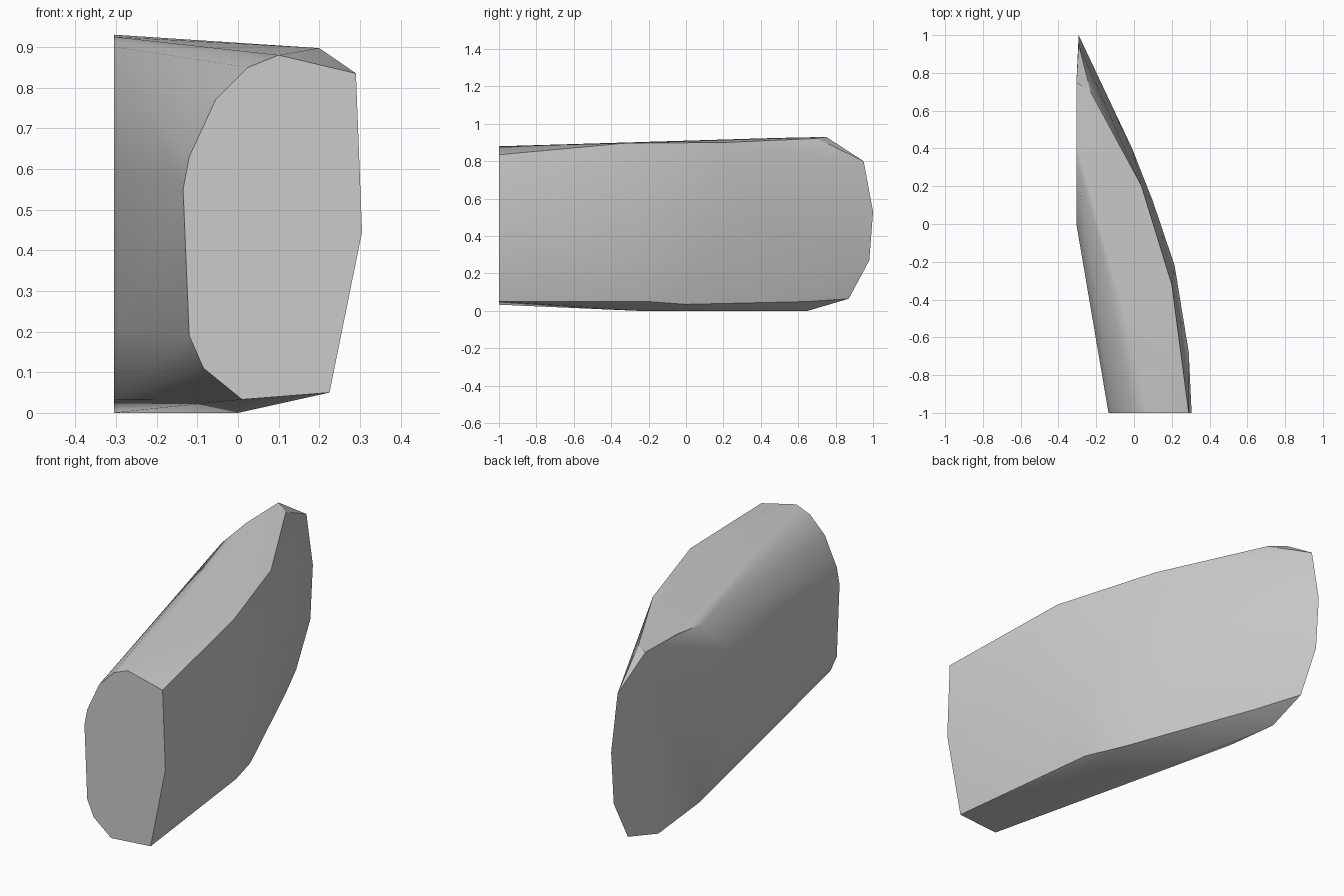
import bpy
import bmesh
from math import radians

default_cube = bpy.data.objects.get("Cube")
if default_cube:
    bpy.data.objects.remove(default_cube, do_unlink=True)


def make_material(name, colour):
    material = bpy.data.materials.new(name)
    material.use_nodes = True
    material.diffuse_color = colour
    material.node_tree.nodes["Principled BSDF"].inputs["Base Color"].default_value = colour
    return material


def convex_solid(name, points, material):
    """Wrap the outline points in a closed convex skin."""
    mesh = bpy.data.meshes.new(name)
    bm = bmesh.new()
    for point in points:
        bm.verts.new(point)
    bmesh.ops.convex_hull(bm, input=bm.verts[:])
    loose = [v for v in bm.verts if not v.link_faces]
    bmesh.ops.delete(bm, geom=loose, context="VERTS")
    # Join the flat end into a single face
    bmesh.ops.dissolve_limit(bm, angle_limit=radians(0.5),
                             verts=bm.verts[:], edges=bm.edges[:])
    bmesh.ops.recalc_face_normals(bm, faces=bm.faces[:])
    bm.to_mesh(mesh)
    bm.free()
    mesh.materials.append(material)
    obj = bpy.data.objects.new(name, mesh)
    bpy.context.collection.objects.link(obj)
    return obj


# Flat front end, as an (x, z) outline
front_end = [(0.1, 0.88), (0.29, 0.835), (0.305, 0.445), (0.225, 0.05),
             (0.01, 0.033), (-0.085, 0.11), (-0.12, 0.19), (-0.135, 0.55),
             (-0.12, 0.63), (-0.055, 0.77), (0.025, 0.85)]

# Flat inner side, as a (y, z) outline
inner_side = [(0.0, 0.6), (0.03, 0.2), (0.33, 0.032), (0.65, 0), (0.75, 0.93),
              (0.5, 0.925), (0.31, 0.9)]

# Rounded rear rim, as a (y, z) outline
rear_rim = [(0.87, 0.065), (0.98, 0.27), (1, 0.53), (0.95, 0.8)]

# Curved outer side: upper crease, belly and lower crease
upper_crease = [(-0.23, 0.7, 0.922), (0.04, 0.2, 0.9), (0.2, -0.32, 0.897)]
belly = [(0.29, -0.68, 0.45), (0.215, -0.22, 0.45), (0.1, 0.12, 0.47),
         (-0.01, 0.4, 0.48)]
lower_crease = [(-0.2, 0.65, 0.05), (0.067, 0, 0.035), (0.13, -0.2, 0.05),
                (0, -0.25, 0)]

points = [(x, -1, z) for x, z in front_end]
points += [(-0.305, y, z) for y, z in inner_side]
points += [(-0.293, y, z) for y, z in rear_rim]
points += upper_crease + belly + lower_crease

stone_grey = make_material("stone grey", (0.6, 0.6, 0.6, 1))
stone_shard = convex_solid("stone_shard", points, stone_grey)

# Soft shading with crisp rims
bpy.ops.object.select_all(action="DESELECT")
stone_shard.select_set(True)
bpy.context.view_layer.objects.active = stone_shard
bpy.ops.object.shade_smooth_by_angle(angle=radians(30))
